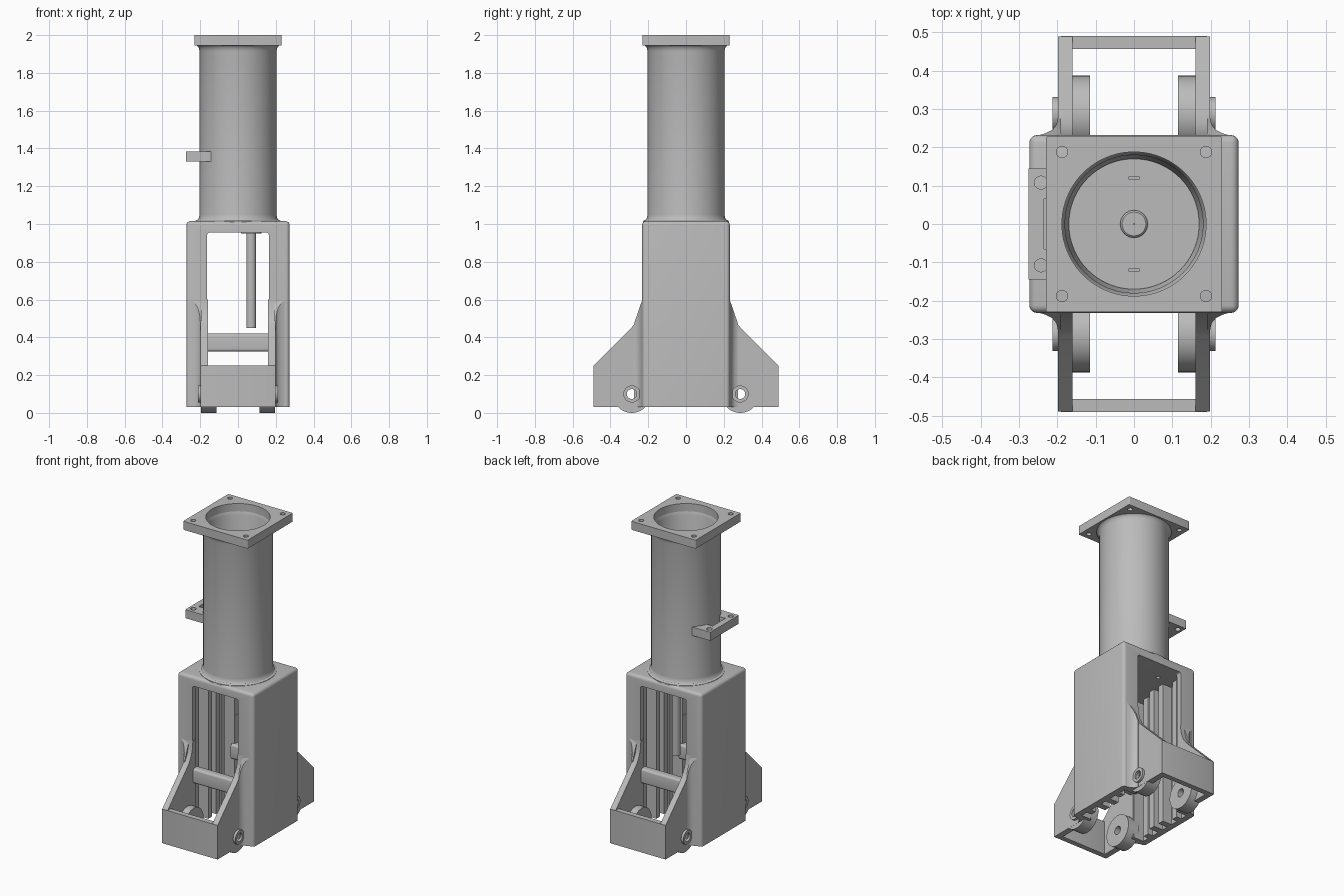
import bpy, bmesh, math
from mathutils import Vector, Matrix

if "Cube" in bpy.data.objects:
    bpy.data.objects.remove(bpy.data.objects["Cube"])

grey = bpy.data.materials.new("mid grey")
grey.diffuse_color = (0.5, 0.5, 0.5, 1)
grey.use_nodes = True
grey.node_tree.nodes["Principled BSDF"].inputs["Base Color"].default_value = grey.diffuse_color


def finish(name, bm):
    bmesh.ops.recalc_face_normals(bm, faces=bm.faces[:])
    me = bpy.data.meshes.new(name)
    bm.to_mesh(me)
    bm.free()
    ob = bpy.data.objects.new(name, me)
    bpy.context.collection.objects.link(ob)
    me.materials.append(grey)
    return ob


def box(name, lo, hi, bevel=0.0, axis=None):
    """Box between two corners; bevel all edges or only those along one axis."""
    bm = bmesh.new()
    bmesh.ops.create_cube(bm, size=1)
    lo, hi = Vector(lo), Vector(hi)
    for v in bm.verts:
        v.co = Vector([(lo[i] + hi[i]) / 2 + v.co[i] * (hi[i] - lo[i]) for i in range(3)])
    if bevel:
        edges = [e for e in bm.edges if axis is None
                 or abs((e.verts[0].co - e.verts[1].co)[axis]) > 1e-4]
        bmesh.ops.bevel(bm, geom=edges, offset=bevel, segments=4, profile=0.5, affect='EDGES')
    return finish(name, bm)


def cyl(name, center, r, depth, axis='Z', n=48):
    bm = bmesh.new()
    rot = Matrix.Rotation(math.pi / 2, 4, 'Y') if axis == 'X' else Matrix()
    bmesh.ops.create_cone(bm, cap_ends=True, segments=n, radius1=r, radius2=r,
                          depth=depth, matrix=Matrix.Translation(center) @ rot)
    return finish(name, bm)


def prism(name, pts, place, vec):
    """Extrude a closed 2D outline along vec."""
    bm = bmesh.new()
    f = bm.faces.new([bm.verts.new(place(a, b)) for a, b in pts])
    g = bmesh.ops.extrude_face_region(bm, geom=[f])['geom']
    bmesh.ops.translate(bm, vec=vec, verts=[v for v in g if isinstance(v, bmesh.types.BMVert)])
    return finish(name, bm)


def lathe(name, pts, n=96):
    """Revolve a closed (radius, z) outline about z."""
    bm = bmesh.new()
    rings = [[bm.verts.new((r * math.cos(t), r * math.sin(t), z)) for r, z in pts]
             for t in (2 * math.pi * i / n for i in range(n))]
    m = len(pts)
    for i in range(n):
        a, b = rings[i], rings[(i + 1) % n]
        for j in range(m):
            k = (j + 1) % m
            bm.faces.new((a[j], b[j], b[k], a[k]))
    return finish(name, bm)


def cut(ob, *cutters):
    bpy.context.view_layer.objects.active = ob
    for c in cutters:
        mod = ob.modifiers.new("cut", 'BOOLEAN')
        mod.operation = 'DIFFERENCE'
        mod.solver = 'EXACT'
        mod.object = c
        bpy.ops.object.modifier_apply(modifier=mod.name)
        bpy.data.objects.remove(c)


# housing: rounded shell, open below, with tall windows front and back
housing = box("housing", (-0.273, -0.232, 0.03), (0.273, 0.232, 1.015))
bm = bmesh.new()
bm.from_mesh(housing.data)
long_edges = [e for e in bm.edges if all(abs(v.co.x) > 0.27 for v in e.verts)
              and (e.verts[0].co - e.verts[1].co).length > 0.4
              and not all(v.co.z < 0.1 for v in e.verts)]
bmesh.ops.bevel(bm, geom=long_edges, offset=0.02, segments=5, profile=0.5, affect='EDGES')
bm.to_mesh(housing.data)
bm.free()
cut(housing,
    box("cavity", (-0.235, -0.195, -0.1), (0.235, 0.195, 0.955)),
    box("window", (-0.163, -0.4, -0.1), (0.163, 0.4, 0.9551), 0.012, 1),
    *[cyl("ceiling_hole", (x, y, 0.955), 0.012, 0.06, n=16)
      for x in (-0.1, 0.1) for y in (-0.1, 0.1)])

# inner guide rails on both side walls
for s in (-1, 1):
    for i, (y0, y1, d) in enumerate([(-0.15, -0.11, 0.2), (-0.06, -0.02, 0.17),
                                     (0.02, 0.06, 0.17), (0.11, 0.15, 0.2)]):
        x0, x1 = sorted((s * d, s * 0.24))
        box(f"guide_rail_{s}_{i}", (x0, y0, 0.03), (x1, y1, 0.96))

# hanging rod with collar
cyl("rod", (0.07, 0, 0.705), 0.026, 0.51)
cyl("rod_collar", (0.07, 0, 0.953), 0.055, 0.008)

# front and back brackets: side arms, roller lugs, end plate, crossbar
arm = [(0.2, 0.03), (0.49, 0.03), (0.49, 0.25), (0.29, 0.45), (0.265, 0.48),
       (0.247, 0.515), (0.236, 0.555), (0.232, 0.6), (0.2, 0.6)]
fillet = [(0.19, 0.275), (0.199, 0.275), (0.203, 0.258), (0.213, 0.246),
          (0.23, 0.237), (0.25, 0.231), (0.19, 0.225)]
for e in (-1, 1):
    tag = "front" if e < 0 else "back"
    for s in (-1, 1):
        side = "left" if s < 0 else "right"
        a = prism(f"{tag}_{side}_arm", arm, lambda y, z: (s * 0.16, e * y, z), (s * 0.038, 0, 0))
        lug = cyl(f"{tag}_{side}_lug", (s * 0.156, e * 0.287, 0.1), 0.1, 0.082, 'X', 64)
        boss = cyl(f"{tag}_{side}_boss", (s * 0.203, e * 0.287, 0.1), 0.045, 0.02, 'X')
        for ob in (a, lug, boss):
            cut(ob, cyl("bore", (s * 0.16, e * 0.287, 0.1), 0.026, 0.3, 'X', 32))
        # flare where the arm meets the housing, following the arm's slope
        f = prism(f"{tag}_{side}_flare", fillet, lambda x, y: (s * x, e * y, 0.03), (0, 0, 0.54))
        for v in f.data.vertices:
            if v.co.z > 0.3:
                v.co.z = 0.6 - 2.9 * max(0, abs(v.co.y) - 0.231)
    box(f"{tag}_end_plate", (-0.198, min(e * 0.457, e * 0.491), 0.03),
        (0.198, max(e * 0.457, e * 0.491), 0.25), 0.012, 2)
    box(f"{tag}_crossbar", (-0.175, min(e * 0.175, e * 0.23), 0.325),
        (0.175, max(e * 0.175, e * 0.23), 0.42), 0.014, 0)

# tube with flared foot and neck
lathe("tube", [(0.17, 1.0), (0.228, 1.0), (0.226, 1.017), (0.214, 1.022), (0.207, 1.032),
               (0.204, 1.05), (0.204, 1.915), (0.208, 1.933), (0.216, 1.943), (0.228, 1.95),
               (0.188, 1.95), (0.18, 1.93), (0.178, 1.06), (0.17, 1.04)])

# tube floor and centre boss
floor = cyl("tube_floor", (0, 0, 1.02), 0.176, 0.03, n=96)
cut(floor, *[box("slit", (-0.015, y - 0.003, 1.02), (0.015, y + 0.003, 1.1))
             for y in (-0.12, 0.12)])
lathe("centre_boss", [(0.001, 1.02), (0.036, 1.02), (0.036, 1.045), (0.031, 1.05), (0.001, 1.05)], 32)

# top flange with bore and four corner holes
flange = box("top_flange", (-0.23, -0.23, 1.945), (0.23, 0.23, 2.0), 0.006, 2)
cut(flange, cyl("bore", (0, 0, 1.97), 0.188, 0.2, n=96),
    *[cyl("hole", (x, y, 1.97), 0.015, 0.2, n=24) for x in (-0.188, 0.188) for y in (-0.188, 0.188)])

# side tab on the tube with two screw holes and a notch
tab = box("side_tab", (-0.275, -0.145, 1.33), (-0.14, 0.145, 1.385))
cut(tab, cyl("clear", (0, 0, 1.36), 0.19, 0.3, n=96),
    box("notch", (-0.235, -0.065, 1.345), (-0.1, 0.065, 1.5)),
    *[cyl("hole", (-0.243, y, 1.36), 0.017, 0.2, n=24) for y in (-0.108, 0.108)])

# smooth curved faces, keep hard edges
bpy.ops.object.select_all(action='DESELECT')
for ob in bpy.context.scene.objects:
    ob.select_set(True)
    bpy.context.view_layer.objects.active = ob
bpy.ops.object.shade_smooth_by_angle(angle=math.radians(30))
